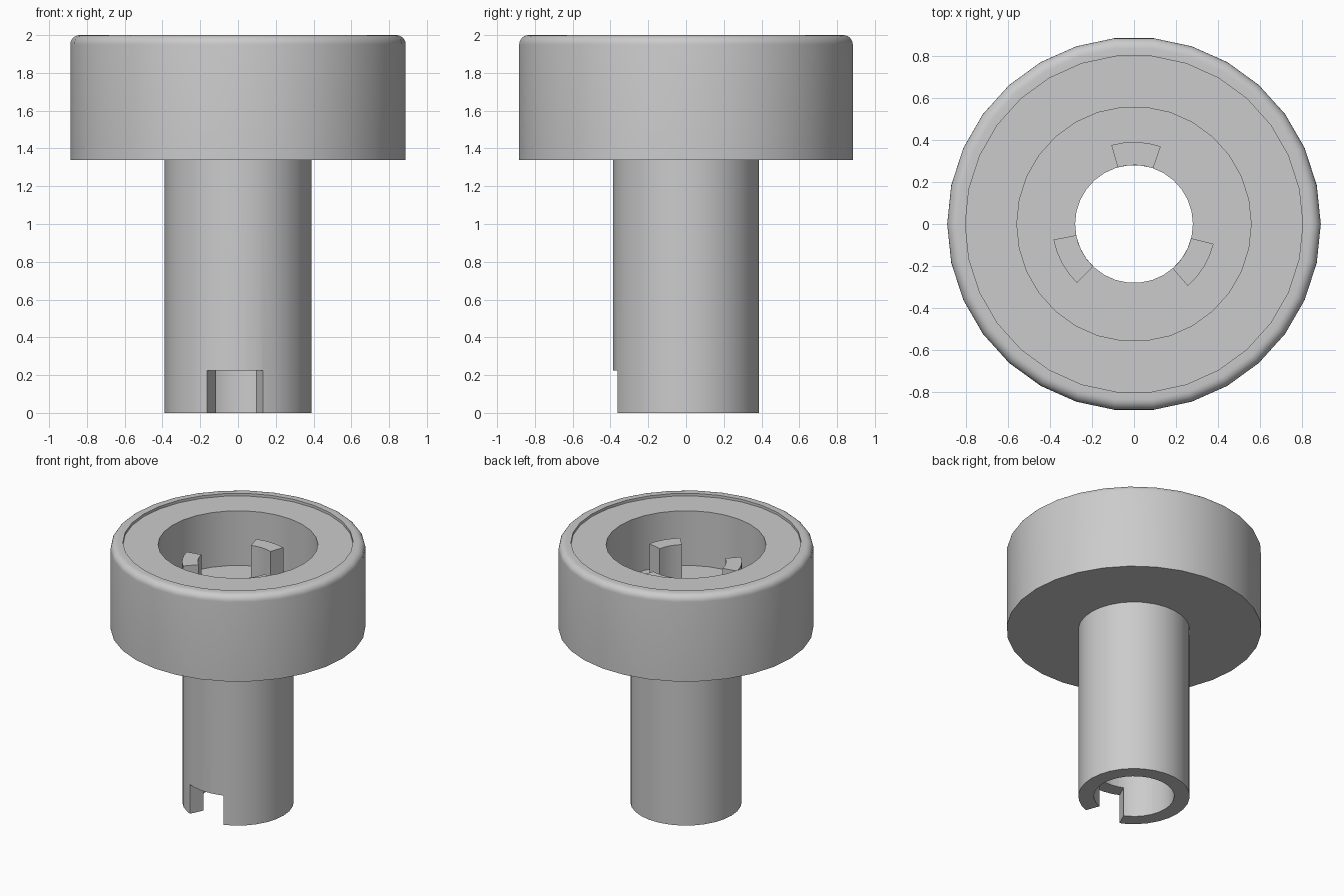
import bpy
import bmesh
from math import sin, cos, pi, radians

if "Cube" in bpy.data.objects:
    bpy.data.objects.remove(bpy.data.objects["Cube"], do_unlink=True)

grey = bpy.data.materials.new("light grey")
grey.use_nodes = True
COLOUR = (0.6, 0.6, 0.6, 1)
grey.diffuse_color = COLOUR
grey.node_tree.nodes["Principled BSDF"].inputs["Base Color"].default_value = COLOUR

SIDES = 30
BORE, SHAFT, HEAD = 0.28, 0.388, 0.888
HEAD_Z, FLOOR_Z, FACE_Z, TOP_Z = 1.34, 1.56, 1.98, 2.0


def revolve(name, profile, start=0, sweep=360, steps=SIDES):
    """Sweep a closed (radius, height) loop around z; caps partial sweeps."""
    bm = bmesh.new()
    full = sweep == 360
    rings = []
    for i in range(steps if full else steps + 1):
        a = radians(start + sweep * i / steps)
        rings.append([bm.verts.new((r * cos(a), r * sin(a), z)) for r, z in profile])
    n = len(profile)
    for i in range(steps):
        p, q = rings[i], rings[(i + 1) % len(rings)]
        for j in range(n):
            k = (j + 1) % n
            bm.faces.new((p[j], q[j], q[k], p[k]))
    if not full:
        bm.faces.new(rings[0])
        bm.faces.new(rings[-1])
    bmesh.ops.recalc_face_normals(bm, faces=bm.faces)
    mesh = bpy.data.meshes.new(name)
    bm.to_mesh(mesh)
    bm.free()
    mesh.materials.append(grey)
    obj = bpy.data.objects.new(name, mesh)
    bpy.context.collection.objects.link(obj)
    return obj


def block(r0, r1, z0, z1):
    return [(r0, z0), (r1, z0), (r1, z1), (r0, z1)]


def activate(obj):
    bpy.ops.object.select_all(action='DESELECT')
    obj.select_set(True)
    bpy.context.view_layer.objects.active = obj


# Hollow shaft and wide head with rounded rim, shallow face recess and pocket
FILLET = 0.05
rim = [(HEAD - FILLET + FILLET * cos(i * pi / 12), TOP_Z - FILLET + FILLET * sin(i * pi / 12))
       for i in range(7)]
profile = ([(BORE, 0), (SHAFT, 0), (SHAFT, HEAD_Z), (HEAD, HEAD_Z)] + rim +
           [(0.802, TOP_Z), (0.802, FACE_Z), (0.557, FACE_Z), (0.557, FLOOR_Z), (BORE, FLOOR_Z)])
body = revolve("knob_body", profile)

# Key slot through the front wall at the foot of the shaft
cutter = revolve("slot_cutter", block(0.2, 0.5, -0.1, 0.225), 245, 45, 6)
cutter.hide_render = True
slot = body.modifiers.new("key_slot", 'BOOLEAN')
slot.operation = 'DIFFERENCE'
slot.solver = 'EXACT'
slot.object = cutter
activate(body)
bpy.ops.object.modifier_apply(modifier=slot.name)
bpy.data.objects.remove(cutter, do_unlink=True)

# Three curved prongs standing around the bore inside the pocket
parts = [body]
for i in range(3):
    parts.append(revolve(f"pocket_prong_{i + 1}", block(BORE, 0.39, FLOOR_Z, 1.85),
                         71 + 120 * i, 35, 4))

for part in parts:
    activate(part)
    bpy.ops.object.shade_smooth_by_angle(angle=radians(30))
